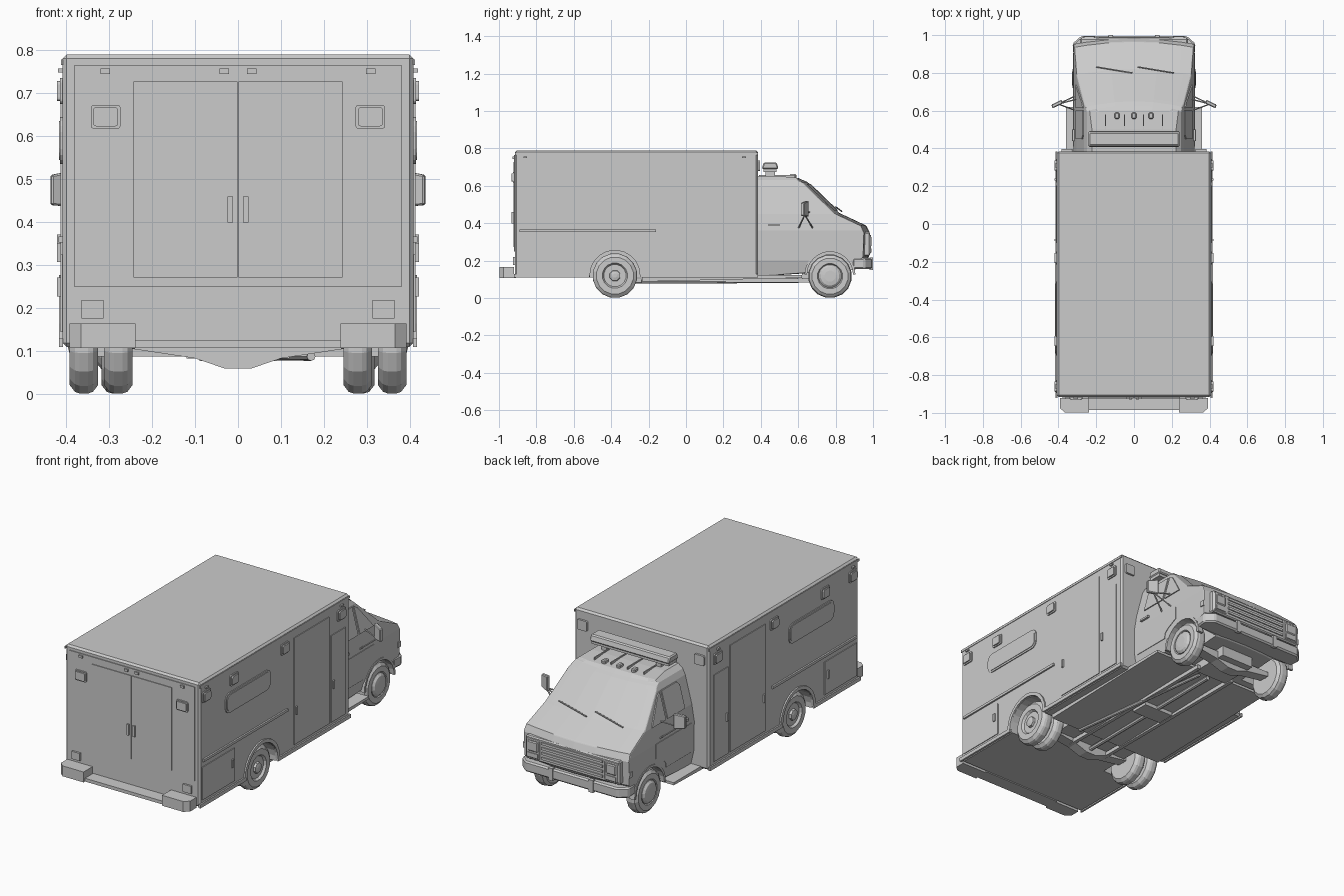
import bpy, bmesh, math
from mathutils import Vector

if "Cube" in bpy.data.objects:
    bpy.data.objects.remove(bpy.data.objects["Cube"])


def finish(name, bm, mirror=False, bevel=0, segs=1, smooth=False):
    bmesh.ops.recalc_face_normals(bm, faces=bm.faces)
    me = bpy.data.meshes.new(name)
    bm.to_mesh(me)
    bm.free()
    ob = bpy.data.objects.new(name, me)
    bpy.context.collection.objects.link(ob)
    if bevel:
        m = ob.modifiers.new("bevel", 'BEVEL')
        m.width, m.segments, m.limit_method = bevel, segs, 'ANGLE'
        m.angle_limit = math.radians(40)
    if mirror:
        ob.modifiers.new("mirror", 'MIRROR').use_mirror_merge = False
    if smooth:
        bpy.context.view_layer.objects.active = ob
        ob.select_set(True)
        bpy.ops.object.shade_smooth_by_angle(angle=math.radians(35))
        ob.select_set(False)
    return ob


def prism(name, pts, vec, **kw):
    bm = bmesh.new()
    f = bm.faces.new([bm.verts.new(p) for p in pts])
    ext = bmesh.ops.extrude_face_region(bm, geom=[f], use_keep_orig=True)
    bmesh.ops.translate(bm, vec=vec, verts=[v for v in ext["geom"] if isinstance(v, bmesh.types.BMVert)])
    return finish(name, bm, **kw)


def box(name, x, y, z, **kw):
    return prism(name, [(x[0], y[0], z[0]), (x[1], y[0], z[0]), (x[1], y[1], z[0]), (x[0], y[1], z[0])],
                 (0, 0, z[1] - z[0]), **kw)


def rounded(a, b, r, n=4):
    # rounded rectangle outline in two dimensions
    out = []
    for cx, cy, s in ((a[1] - r, b[1] - r, 0), (a[0] + r, b[1] - r, 1), (a[0] + r, b[0] + r, 2), (a[1] - r, b[0] + r, 3)):
        for i in range(n + 1):
            t = math.pi / 2 * (s + i / n)
            out.append((cx + r * math.cos(t), cy + r * math.sin(t)))
    return out


def side_panel(name, y, z, r=0.0, t=0.004, **kw):
    pts = rounded(y, z, r) if r else [(y[0], z[0]), (y[1], z[0]), (y[1], z[1]), (y[0], z[1])]
    return prism(name, [(HW - .002, p, q) for p, q in pts], (t + .002, 0, 0), mirror=True, **kw)


def lathe(name, prof, c, segs=16, **kw):
    # profile of (radius, x offset) spun about the x axis
    bm = bmesh.new()
    rings = []
    for r, x in prof:
        rings.append([bm.verts.new((c[0] + x, c[1] + r * math.cos(2 * math.pi * (i + .5) / segs),
                                    c[2] + r * math.sin(2 * math.pi * (i + .5) / segs))) for i in range(segs)])
    for a, b in zip(rings, rings[1:]):
        for i in range(segs):
            bm.faces.new((a[i], a[i - 1], b[i - 1], b[i]))
    bm.faces.new(rings[0])
    bm.faces.new(rings[-1])
    return finish(name, bm, mirror=True, **kw)


def arch(name, y, z, r0, r1, x0, x1):
    a = [math.pi * i / 12 for i in range(13)]
    pts = [(x0, y + r1 * math.cos(t), z + r1 * math.sin(t)) for t in a]
    pts += [(x0, y + r0 * math.cos(t), z + r0 * math.sin(t)) for t in reversed(a)]
    return prism(name, pts, (x1 - x0, 0, 0), mirror=True)


def rod(name, a, b, r, segs=8, **kw):
    bm = bmesh.new()
    a, b = Vector(a), Vector(b)
    bmesh.ops.create_cone(bm, cap_ends=True, segments=segs, radius1=r, radius2=r, depth=(b - a).length)
    rot = (b - a).to_track_quat('Z', 'Y')
    for v in bm.verts:
        v.co = rot @ v.co + (a + b) / 2
    return finish(name, bm, **kw)


def cut(ob, y, z, r, x0, x1):
    c = lathe("arch_cutter", [(r, 0), (r, x1 - x0)], (x0, y, z), 24)
    c.hide_render = True
    m = ob.modifiers.new("arch", 'BOOLEAN')
    m.operation, m.object, m.solver = 'DIFFERENCE', c, 'EXACT'
    bpy.context.view_layer.objects.active = ob
    for m in list(ob.modifiers):
        bpy.ops.object.modifier_apply(modifier=m.name)
    bpy.data.objects.remove(c)


HW = 0.408
RY, FY, WZ = -0.38, 0.77, 0.12

# Rear treatment box with wheel openings
cut(box("box_body", (-HW, HW), (-.915, .385), (.11, .79), bevel=.01), RY, WZ, .135, .225, .5)
arch("rear_arch_trim", RY, .125, .133, .152, .40, .416)
for y0, y1 in ((-.92, RY - .135), (RY + .135, .385)):
    side_panel("skirt_trim", (y0, y1), (.11, .13), t=.008)
side_panel("top_trim", (-.915, .385), (.765, .778), t=.003)
side_panel("side_window_frame", (-.695, -.305), (.535, .645), .035, t=.005)
side_panel("side_window", (-.685, -.315), (.545, .635), .028, t=.008)
side_panel("rub_rail", (-.89, -.16), (.353, .367), t=.009)
side_panel("rear_locker_door", (-.895, -.615), (.145, .325))
side_panel("side_door", (-.10, .205), (.145, .73))
side_panel("front_locker_door", (.22, .345), (.145, .62))
for y, z in ((-.085, .33), (.235, .35), (-.64, .25)):
    side_panel("side_handle", (y - .006, y + .006), (z - .022, z + .022), t=.012)
for y in (-.86, -.62, -.18, .31):
    side_panel("side_light_rim", (y - .035, y + .035), (.675, .735), .01, t=.006)
    side_panel("side_light", (y - .027, y + .027), (.682, .728), .008, t=.013)
for y in (-.86, .31):
    side_panel("side_marker", (y - .01, y + .01), (.748, .757), t=.01)


# Rear face: panel, doors, lights
def end_panel(name, x, z, y, t, r=0.0, **kw):
    pts = rounded(x, z, r) if r else [(x[0], z[0]), (x[1], z[0]), (x[1], z[1]), (x[0], z[1])]
    return prism(name, [(p, y, q) for p, q in pts], (0, t, 0), **kw)


end_panel("rear_panel", (-.38, .38), (.25, .765), -.914, -.005)
end_panel("rear_door", (.0015, .243), (.272, .727), -.918, -.005, mirror=True)
end_panel("rear_door_handle", (.012, .024), (.40, .46), -.92, -.012, mirror=True)
end_panel("rear_light_rim", (.273, .342), (.617, .673), -.918, -.008, .008, mirror=True)
end_panel("rear_light", (.279, .336), (.623, .667), -.918, -.014, .006, mirror=True)
end_panel("tail_light", (.312, .363), (.177, .219), -.914, -.012, mirror=True)
end_panel("front_box_light", (.325, .385), (.68, .735), .384, .012, .008, mirror=True)
for x in (.032, .308):
    end_panel("rear_marker", (x - .011, x + .011), (.744, .757), -.918, -.009, mirror=True)
prism("bumper_block", [(.238, -.92, .108), (.392, -.92, .108), (.392, -.975, .108), (.365, -.998, .108), (.238, -.998, .108)],
      (0, 0, .057), mirror=True)
box("rear_step", (-.24, .24), (-.985, -.91), (.108, .126))

# Cab shell: side profile widened by height
WIDTH = [(.10, .295), (.2, .318), (.36, .32), (.45, .305), (.6, .265), (.63, .25), (.67, .2)]


def width(z):
    for (z0, w0), (z1, w1) in zip(WIDTH, WIDTH[1:]):
        if z <= z1:
            return w0 + (w1 - w0) * (z - z0) / (z1 - z0)
    return .2


def cab_point(u, y, z):
    return Vector((u * width(z), y - (.03 * u * u if y > .62 else 0), z))


profile = [(.38, .115), (.90, .15), (.955, .19), (.978, .22), (.982, .35), (.965, .387), (.82, .455),
           (.65, .62), (.6, .642), (.5, .652), (.38, .652)]
bm = bmesh.new()
face = bm.faces.new([bm.verts.new((-1, y, z)) for y, z in profile])
ext = bmesh.ops.extrude_face_region(bm, geom=[face], use_keep_orig=True)
bmesh.ops.translate(bm, vec=(2, 0, 0), verts=[v for v in ext["geom"] if isinstance(v, bmesh.types.BMVert)])
cuts = [((0, 0, z), (0, 0, 1)) for z, w in WIDTH[1:-1]] + [((u, 0, 0), (1, 0, 0)) for u in (-.8, -.4, 0, .4, .8)]
for co, no in cuts:
    bmesh.ops.bisect_plane(bm, geom=bm.verts[:] + bm.edges[:] + bm.faces[:], plane_co=co, plane_no=no)
for v in bm.verts:
    v.co = cab_point(*v.co)
cab = finish("cab_body", bm, bevel=.012, segs=2)
cut(cab, FY, .125, .125, .19, .5)
arch("front_arch_lip", FY, .125, .123, .136, .29, .322)

# Cab glass and doors
wind = Vector((0, .165, .17)).normalized() * .005
bm = bmesh.new()
rows = [[bm.verts.new(cab_point(u, y, z) + wind) for u in (-.86, -.4, 0, .4, .86)] for y, z in ((.81, .465), (.664, .606))]
for i in range(4):
    bm.faces.new((rows[0][i], rows[0][i + 1], rows[1][i + 1], rows[1][i]))
finish("windshield", bm)


def cab_side(name, pts, t=.006):
    return prism(name, [(width(z) - .003, y, z) for y, z in pts], (t + .003, 0, 0), mirror=True)


cab_side("door_glass", [(.45, .452), (.60, .452), (.60, .595), (.47, .595), (.45, .575)])
cab_side("vent_glass", [(.615, .452), (.735, .452), (.64, .58), (.615, .595)])
cab_side("door_skin", [(.41, .36), (.41, .2), (.63, .2), (.635, .23), (.66, .25), (.72, .28), (.72, .36)], .003)
cab_side("door_handle", [(.44, .385), (.50, .385), (.50, .397), (.44, .397)], .012)
cab_side("side_marker_front", [(.925, .26), (.95, .26), (.95, .29), (.925, .29)], .005)
for x in (-.2, .02):
    rod("wiper", (x, .832, .464), (x + .19, .80, .488), .004, 6)

# Nose: grille, headlights, front bumper
box("grille_surround", (-.285, .285), (.94, .984), (.225, .352), bevel=.006)
for i in range(4):
    z = .244 + i * .027
    box("grille_bar", (-.185, .185), (.97, .99), (z, z + .013))
box("headlight_bezel", (.195, .28), (.94, .988), (.235, .34), mirror=True, bevel=.005)
box("headlight", (.207, .268), (.95, .993), (.275, .33), mirror=True, bevel=.005)
box("turn_signal", (.207, .268), (.95, .992), (.243, .266), mirror=True)
prism("front_bumper", [(-.32, .89, .155), (-.325, .955, .155), (-.28, .995, .155), (.28, .995, .155),
                       (.325, .955, .155), (.32, .89, .155)], (0, 0, .058), bevel=.008)
box("bumper_guard", (.11, .135), (.98, 1.0), (.15, .218), mirror=True)

# Roof light bar and roof markers
box("light_bar_base", (-.235, .235), (.415, .485), (.675, .693))
prism("light_bar", [(-.24, .405, .69), (-.24, .495, .69), (-.24, .485, .725), (-.24, .415, .725)], (.48, 0, 0), bevel=.006)
box("light_bar_foot", (.15, .18), (.425, .475), (.64, .68), mirror=True)
for x in (-.09, 0, .09):
    box("roof_marker", (x - .012, x + .012), (.555, .59), (.635, .662), bevel=.005)
for x in (-.15, -.05, .05, .15):
    box("roof_rib", (x - .003, x + .003), (.39, .58), (.64, .658))

# Door mirrors on bracket arms
prism("mirror_head", [(.378, .638, z) if e else (.432, .612, z) for e, z in ((1, .435), (0, .44), (0, .51), (1, .52))],
      (.005, .02, 0), mirror=True, bevel=.004)
for y, z in ((.60, .37), (.68, .37), (.66, .46)):
    rod("mirror_arm", (.308, y, z), (.40, .635, .445), .004, 6, mirror=True)


# Wheels: tyre plus hub
def wheel(name, x, y, r, w, hub):
    lathe(name + "_tyre", [(.065, 0), (r - .02, 0), (r - .004, .012), (r, w * .35), (r, w * .65),
                           (r - .004, w - .012), (r - .02, w), (.068, w), (.06, w - .012)], (x, y, r), 16)
    lathe(name + "_hub", [(.062, w - .02)] + hub, (x, y, r), 8 if "rear" in name else 16)


wheel("front_wheel", .245, FY, .117, .072, [(.062, .07), (.05, .08), (.03, .083)])
wheel("rear_outer_wheel", .325, RY, .12, .066, [(.06, .052), (.04, .04), (.034, .04), (.028, .066), (.012, .07)])
wheel("rear_inner_wheel", .245, RY, .12, .066, [(.06, .05), (.04, .052)])

# Chassis: floor plate with steps, axles, shaft, exhaust
prism("chassis_floor", [(-.36, -.235, .088), (-.36, .62, .108), (-.36, .62, .122), (-.36, -.235, .122)], (.72, 0, 0))
for name, y in (("rear_axle", RY), ("front_crossmember", FY)):
    prism(name, [(-.24, y - .03, .105), (-.10, y - .03, .084), (-.03, y - .03, .06), (.03, y - .03, .06),
                 (.10, y - .03, .084), (.24, y - .03, .105), (.24, y - .03, .13), (-.24, y - .03, .13)], (0, .06, 0))
    rod("axle_tube", (-.3, y, .12), (.3, y, .12), .014)
rod("drive_shaft", (0, RY, .088), (0, .60, .095), .012)
box("crossmember", (-.09, .09), (.10, .20), (.078, .1))
box("frame_rail", (.10, .12), (-.38, .66), (.084, .105), mirror=True)
box("engine_pan", (-.1, .1), (.62, .84), (.09, .16))
rod("exhaust_pipe", (.06, .60, .09), (.17, -.24, .088), .01)
